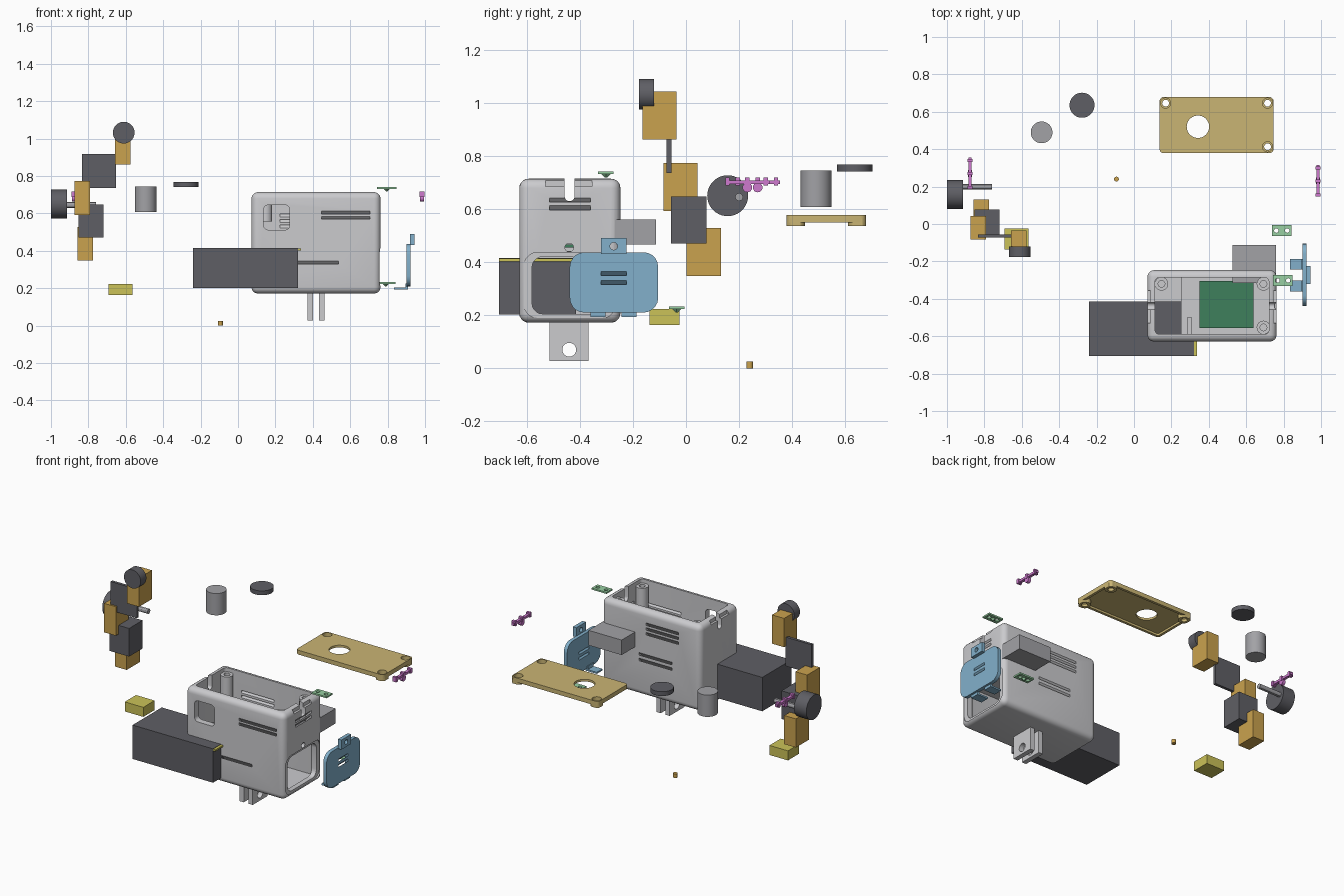
import bpy, bmesh, math
from mathutils import Matrix, Vector

if "Cube" in bpy.data.objects:
    bpy.data.objects.remove(bpy.data.objects["Cube"])


def material(name, r, g, b):
    lin = [((c / 255 + 0.055) / 1.055) ** 2.4 for c in (r, g, b)] + [1]
    m = bpy.data.materials.new(name)
    m.use_nodes = True
    m.diffuse_color = lin
    node = next(n for n in m.node_tree.nodes if n.type == 'BSDF_PRINCIPLED')
    node.inputs["Base Color"].default_value = lin
    return m


SHELL = material("light_grey", 203, 203, 206)
DARK = material("charcoal", 95, 95, 101)
GREY = material("mid_grey", 162, 162, 166)
TAN = material("tan", 202, 181, 116)
ORANGE = material("orange", 202, 162, 78)
YELLOW = material("yellow", 203, 194, 88)
BLUE = material("blue", 130, 176, 203)
BOARD = material("board_green", 62, 128, 92)
MINT = material("pale_green", 152, 208, 162)
PINK = material("magenta", 207, 122, 207)
parts = []


def finish(name, bm, mat):
    bmesh.ops.recalc_face_normals(bm, faces=bm.faces)
    mesh = bpy.data.meshes.new(name)
    bm.to_mesh(mesh)
    bm.free()
    ob = bpy.data.objects.new(name, mesh)
    bpy.context.collection.objects.link(ob)
    if mat:
        mesh.materials.append(mat)
        parts.append(ob)
    return ob


def box(name, x, y, z, mat=None, r=0, axis=None, seg=5, tilt=None):
    """Box from ranges; r rounds edges along one axis, or all edges."""
    bm = bmesh.new()
    bmesh.ops.create_cube(bm, size=1)
    spans = (x, y, z)
    bmesh.ops.scale(bm, vec=[b - a for a, b in spans], verts=bm.verts)
    if r:
        edges = [e for e in bm.edges if axis is None or
                 abs((e.verts[0].co - e.verts[1].co).normalized()["xyz".index(axis)]) > 0.9]
        bmesh.ops.bevel(bm, geom=edges, offset=r, segments=seg, profile=0.5, affect='EDGES')
    if tilt:
        bmesh.ops.rotate(bm, matrix=Matrix.Rotation(tilt[0], 3, tilt[1]), verts=bm.verts)
    bmesh.ops.translate(bm, vec=[(a + b) / 2 for a, b in spans], verts=bm.verts)
    return finish(name, bm, mat)


def cyl(name, centre, r, depth, axis, mat=None, r2=None, sides=40):
    bm = bmesh.new()
    bmesh.ops.create_cone(bm, cap_ends=True, segments=sides, radius1=r,
                          radius2=r if r2 is None else r2, depth=depth)
    turn = {'x': Matrix.Rotation(math.pi / 2, 3, 'Y'),
            'y': Matrix.Rotation(math.pi / 2, 3, 'X'), 'z': Matrix.Identity(3)}[axis]
    bmesh.ops.rotate(bm, matrix=turn, verts=bm.verts)
    bmesh.ops.translate(bm, vec=Vector(centre), verts=bm.verts)
    return finish(name, bm, mat)


def boolean(target, other, op='DIFFERENCE'):
    mod = target.modifiers.new("cut", 'BOOLEAN')
    mod.operation, mod.object, mod.solver = op, other, 'EXACT'
    bpy.context.view_layer.update()
    deps = bpy.context.evaluated_depsgraph_get()
    mesh = bpy.data.meshes.new_from_object(target.evaluated_get(deps))
    target.modifiers.clear()
    target.data = mesh
    bpy.data.objects.remove(other)


def louvre(target, wall, at, along, z, h=0.016):
    """Slanted slot through a wall, falling towards the inside."""
    a, mid = math.radians(45), (at - 0.06, at + 0.06)
    zz = (z - h * 0.35, z + h * 0.35)
    if wall == 'x':
        c = box("slot", mid, along, zz, tilt=(-a, 'Y'))
    else:
        c = box("slot", along, mid, zz, tilt=(-a if wall == 'front' else a, 'X'))
    boolean(target, c)


# Main case: rounded shell, open at the top
case = box("case", (0.072, 0.762), (-0.628, -0.247), (0.172, 0.714), SHELL, r=0.035)
boolean(case, box("cavity", (0.113, 0.721), (-0.588, -0.287), (0.2, 0.9), r=0.02, axis='z'))
# Side window with a shallow seat for the cover
boolean(case, box("seat", (0.752, 0.8), (-0.61, -0.265), (0.19, 0.436), r=0.05, axis='x'))
boolean(case, box("window", (0.7, 0.8), (-0.58, -0.295), (0.205, 0.42), r=0.04, axis='x'))
boolean(case, cyl("screw_hole", (0.74, -0.44, 0.455), 0.016, 0.1, 'x'))
boolean(case, box("port", (0.137, 0.276), (-0.7, -0.55), (0.512, 0.645), r=0.025, axis='y'))
# Clip notches in both ends
for x, out in ((0.742, 1), (0.092, -1)):
    boolean(case, box("notch", (x - 0.05, x + 0.05), (-0.457, -0.42), (0.63, 0.8), r=0.017, axis='x'))
    lo, hi = sorted((x + out * 0.005, x + out * 0.06))
    boolean(case, box("head", (lo, hi), (-0.53, -0.355), (0.685, 0.8)))
# Vents
for z in (0.614, 0.585):
    louvre(case, 'x', 0.742, (-0.515, -0.36), z)
for z in (0.585, 0.557):
    louvre(case, 'front', -0.608, (0.446, 0.707), z)
louvre(case, 'front', -0.608, (0.277, 0.537), 0.318)
for z in (0.61, 0.58, 0.55):
    louvre(case, 'back', -0.267, (0.225, 0.45), z)
for z in (0.41, 0.375):
    louvre(case, 'back', -0.267, (0.27, 0.5), z)

# Screw posts inside the case
posts = ((0.147, -0.32), (0.692, -0.32), (0.692, -0.553))
for x, y in posts:
    post = cyl("screw_post", (x, y, 0.624), 0.036, 0.132, 'z', SHELL)
    boolean(post, cyl("bore", (x, y, 0.67), 0.018, 0.2, 'z'))

# Inner shelf, circuit board and the plug-in block
box("inner_shelf", (0.25, 0.725), (-0.59, -0.285), (0.43, 0.442), SHELL)
box("shelf_rail", (0.283, 0.31), (-0.59, -0.5), (0.442, 0.47), SHELL)
box("circuit_board", (0.35, 0.64), (-0.555, -0.305), (0.455, 0.467), BOARD)
box("rear_block", (0.527, 0.758), (-0.315, -0.113), (0.466, 0.56), GREY)

# Mounting tabs under the case
for x in (0.371, 0.433):
    tab = box("mounting_tab", (x, x + 0.03), (-0.515, -0.367), (0.028, 0.18), SHELL)
    boolean(tab, cyl("pin_hole", (x, -0.44, 0.07), 0.026, 0.2, 'x'))

# Battery with contact strip
box("battery", (-0.24, 0.32), (-0.705, -0.415), (0.202, 0.415), DARK)
box("contact_strip", (0.32, 0.336), (-0.705, -0.415), (0.403, 0.413), YELLOW)

# Lid with rim, round opening and three screw corners
LX, LY = (0.137, 0.745), (0.379, 0.678)
lid = box("lid", LX, LY, (0.55, 0.577), TAN, r=0.02, axis='z')
boolean(lid, box("underside", (0.153, 0.729), (0.395, 0.662), (0.5, 0.563), r=0.01, axis='z'))
boolean(lid, cyl("opening", (0.342, 0.52, 0.56), 0.06, 0.2, 'z'))
for x, y in posts:
    x, y = x + 0.022, y + 0.966
    boolean(lid, cyl("corner", (x, y, 0.58), 0.027, 0.1, 'z'))
    ring = cyl("lid_screw_ring", (x, y, 0.55), 0.036, 0.028, 'z', TAN)
    boolean(ring, cyl("bore", (x, y, 0.56), 0.018, 0.2, 'z'))
    boolean(ring, cyl("counterbore", (x, y, 0.57), 0.027, 0.036, 'z'))
    boolean(ring, box("trim", LX, LY, (0.4, 0.7)), 'INTERSECT')

# Side cover with hooks and screw tab
cover = box("side_cover", (0.9, 0.923), (-0.438, -0.105), (0.21, 0.437), BLUE, r=0.055, axis='x')
for z in (0.346, 0.312):
    louvre(cover, 'x', 0.912, (-0.32, -0.224), z)
screw_tab = box("cover_screw_tab", (0.92, 0.944), (-0.32, -0.224), (0.43, 0.49), BLUE)
boolean(screw_tab, cyl("hole", (0.93, -0.272, 0.46), 0.014, 0.2, 'x'))
for y in (-0.36, -0.243):
    box("cover_hook", (0.833, 0.91), (y, y + 0.057), (0.193, 0.203), BLUE)
    box("cover_hook_root", (0.895, 0.91), (y, y + 0.057), (0.193, 0.225), BLUE)

# Clips with two holes and a wedge beneath
for x, y, z in ((0.796, -0.302, 0.736), (0.79, -0.035, 0.228)):
    clip = box("clip", (x - 0.052, x + 0.052), (y - 0.029, y + 0.029), (z - 0.005, z + 0.005), MINT)
    for s in (-1, 1):
        boolean(clip, cyl("hole", (x + s * 0.029, y, z), 0.012, 0.1, 'z', sides=20))
    cyl("clip_wedge", (x, y, z - 0.011), 0.004, 0.014, 'z', MINT, r2=0.018, sides=4)

# Levers: bar, cross pin, nubs and rounded pusher
for x, y in ((-0.877, 0.187), (0.984, 0.148)):
    box("lever_bar", (x - 0.009, x + 0.009), (y, y + 0.168), (0.694, 0.708), PINK)
    for d in (0.008, 0.083, 0.152):
        box("lever_nub", (x - 0.013, x + 0.013), (y + d - 0.008, y + d + 0.008), (0.688, 0.718), PINK)
    cyl("lever_pusher", (x, y + 0.083, 0.681), 0.018, 0.02, 'x', PINK)

# Control knob with splined shaft
cyl("side_knob", (-0.958, 0.157, 0.65), 0.077, 0.085, 'x', DARK)
cyl("knob_shaft", (-0.838, 0.2, 0.645), 0.015, 0.155, 'x', GREY, sides=12)

# Stacked blocks
box("middle_block", (-0.873, -0.791), (-0.084, 0.043), (0.592, 0.774), ORANGE)
box("lower_block", (-0.857, -0.776), (0.002, 0.132), (0.348, 0.528), ORANGE)
box("upper_block", (-0.658, -0.574), (-0.164, -0.035), (0.862, 1.043), ORANGE)
box("thin_panel", (-0.835, -0.653), (-0.073, -0.055), (0.735, 0.917), DARK)
box("dark_block", (-0.853, -0.718), (-0.057, 0.077), (0.47, 0.647), DARK)
box("yellow_block", (-0.692, -0.563), (-0.137, -0.025), (0.163, 0.223), YELLOW)
cyl("upper_disc", (-0.611, -0.149, 1.032), 0.058, 0.057, 'y', DARK)

# Loose round parts
cyl("grey_cylinder", (-0.494, 0.49, 0.676), 0.058, 0.137, 'z', GREY)
cyl("flat_disc", (-0.278, 0.635, 0.754), 0.067, 0.027, 'z', DARK)
cyl("small_pin", (-0.094, 0.24, 0.0125), 0.013, 0.025, 'z', ORANGE)

# Smooth the rounded surfaces and keep hard edges
bpy.ops.object.select_all(action='DESELECT')
for ob in parts:
    ob.select_set(True)
bpy.context.view_layer.objects.active = case
bpy.ops.object.shade_smooth_by_angle(angle=math.radians(30))
